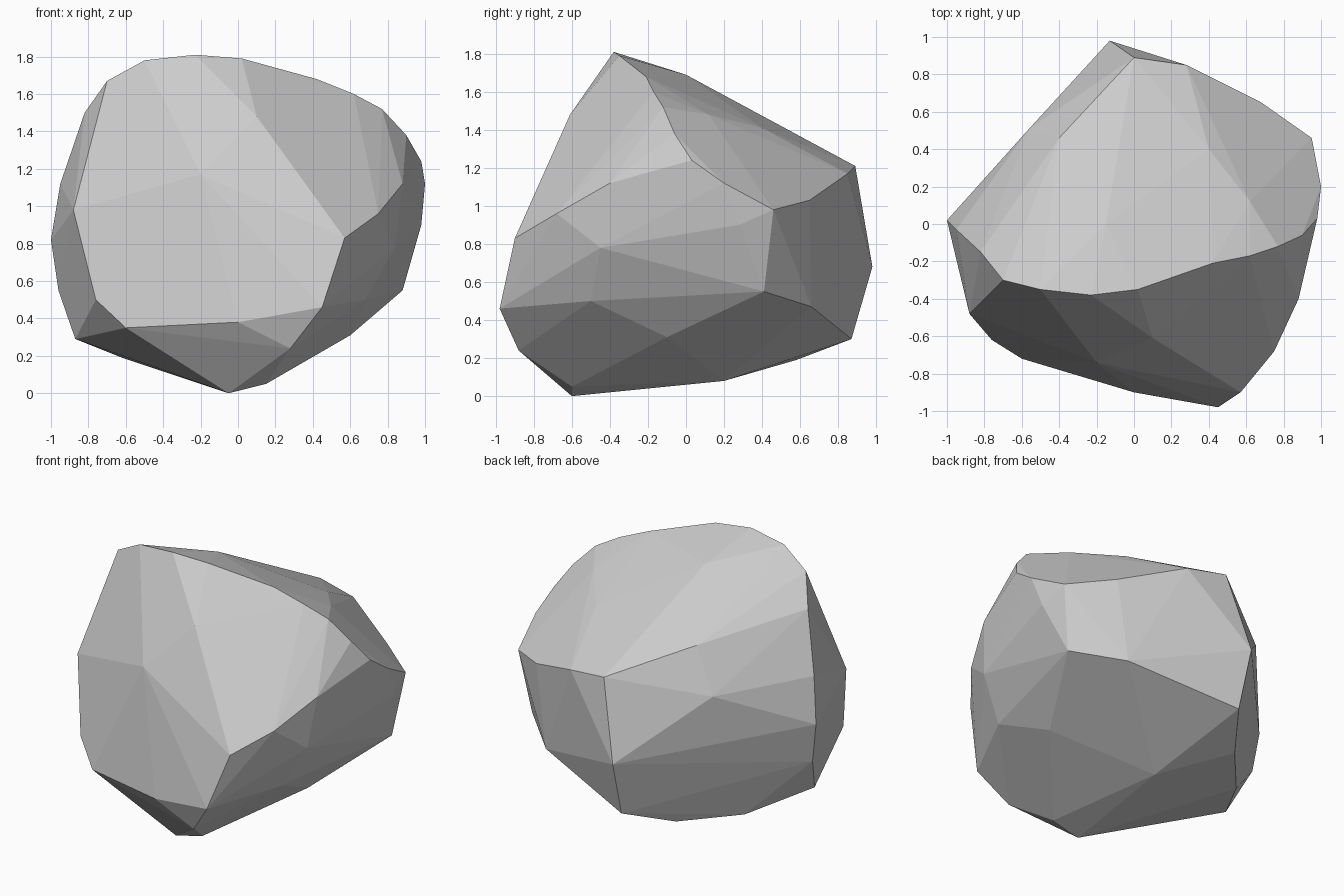
import bpy, bmesh

# Ridge between the front face and the sloping top
crown = [(-.82, -.15, 1.5), (-.7, -.3, 1.67), (-.5, -.35, 1.78), (-.23, -.38, 1.81), (.02, -.35, 1.79),
         (.42, -.21, 1.68), (.62, -.17, 1.6), (.77, -.12, 1.52), (.9, -.06, 1.38), (.98, .03, 1.24)]

# Sloping top and its rear rim
top = [(-.15, 0, 1.69), (.4, .4, 1.41), (.62, .12, 1.48), (-.4, .46, 1.37),
       (0, .89, 1.21), (.28, .85, 1.17), (.68, .65, 1.03), (.95, .46, .98)]

# Front face, its right ridge and lower bevel
front = [(-.88, -.48, .98), (-.76, -.62, .5), (-.2, -.74, 1.17), (.1, -.61, 1.48),
         (.57, -.9, .83), (.75, -.68, .96), (.88, -.4, 1.12), (.45, -.98, .46),
         (-.6, -.72, .35), (0, -.9, .38), (.28, -.88, .24)]

# Sides and back
sides = [(1, .2, 1.12), (.98, .28, .9), (.88, .41, .55), (.84, -.45, .78), (.68, -.5, .5),
         (-.95, -.03, 1.12), (-1, .02, .82), (-.96, 0, .55), (-.13, .98, .68),
         (-.56, .51, 1.08), (-.2, .82, .43), (-.53, .44, .49)]

# Underside
base = [(-.05, -.6, 0), (.15, -.6, .05), (.6, -.1, .31), (0, .2, .08), (-.12, .87, .3),
        (.6, .66, .47), (-.33, .58, .19), (-.62, .25, .19), (-.87, -.15, .29)]

# Faceted boulder: convex shell around the ridge points
bm = bmesh.new()
for co in crown + top + front + sides + base:
    bm.verts.new(co)
bmesh.ops.convex_hull(bm, input=bm.verts[:])
loose = [v for v in bm.verts if not v.link_faces]
bmesh.ops.delete(bm, geom=loose, context='VERTS')
# Merge nearly flat neighbours into broad facets
bmesh.ops.dissolve_limit(bm, angle_limit=0.04, verts=bm.verts[:], edges=bm.edges[:])
bmesh.ops.recalc_face_normals(bm, faces=bm.faces[:])

mesh = bpy.data.meshes.new("boulder")
bm.to_mesh(mesh)
bm.free()
boulder = bpy.data.objects.new("boulder", mesh)
bpy.context.collection.objects.link(boulder)
